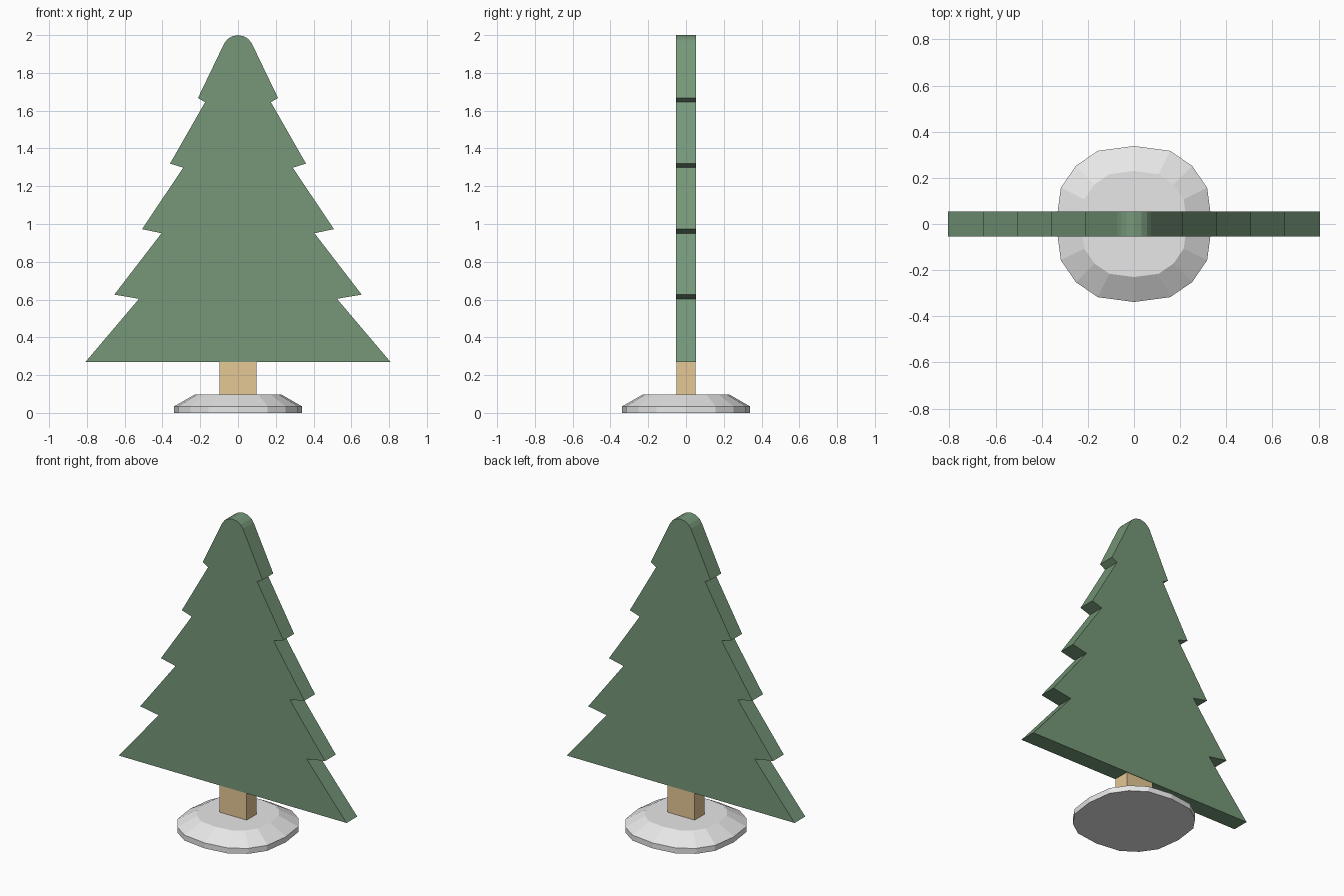
import bpy
import bmesh

cube = bpy.data.objects.get("Cube")
if cube:
    bpy.data.objects.remove(cube, do_unlink=True)


def make_material(name, rgb):
    mat = bpy.data.materials.new(name)
    mat.use_nodes = True
    colour = (*rgb, 1.0)
    mat.diffuse_color = colour
    mat.node_tree.nodes["Principled BSDF"].inputs["Base Color"].default_value = colour
    return mat


def loft(name, rings, mat):
    """Closed solid through matching rings of points."""
    bm = bmesh.new()
    loops = [[bm.verts.new(p) for p in ring] for ring in rings]
    for a, b in zip(loops, loops[1:]):
        for i in range(len(a)):
            j = (i + 1) % len(a)
            bm.faces.new((a[i], a[j], b[j], b[i]))
    bm.faces.new(loops[0][::-1])
    bm.faces.new(loops[-1])
    bmesh.ops.recalc_face_normals(bm, faces=bm.faces)
    mesh = bpy.data.meshes.new(name)
    bm.to_mesh(mesh)
    bm.free()
    mesh.materials.append(mat)
    obj = bpy.data.objects.new(name, mesh)
    bpy.context.collection.objects.link(obj)
    return obj


green = make_material("pine green", (0.18, 0.31, 0.19))
wood = make_material("light wood", (0.78, 0.58, 0.30))
white = make_material("off white", (0.8, 0.8, 0.8))

# Foliage: flat tiered silhouette, half profile mirrored across x
half = [(0.807, 0.27), (0.524, 0.604), (0.655, 0.626), (0.405, 0.951),
        (0.508, 0.973), (0.29, 1.298), (0.36, 1.32), (0.174, 1.645),
        (0.212, 1.667), (0.073, 1.956), (0.056, 1.978), (0.033, 1.993)]
outline = half + [(0, 2.0)] + [(-x, z) for x, z in reversed(half)]
loft("foliage", [[(x, y, z) for x, z in outline] for y in (-0.054, 0.054)], green)

# Trunk: short rectangular post
corners = [(-0.097, -0.051), (0.097, -0.051), (0.097, 0.051), (-0.097, 0.051)]
loft("trunk", [[(x, y, z) for x, y in corners] for z in (0.08, 0.275)], wood)

# Base: sixteen-sided disc with a wide sloped rim, one quarter turned four times
quarter = [(0.338, 0.0), (0.317, 0.157), (0.252, 0.252), (0.157, 0.317)]
disc = []
for turn in range(4):
    disc += quarter
    quarter = [(-y, x) for x, y in quarter]
levels = [(0.0, 1.0), (0.035, 1.0), (0.097, 0.68)]
loft("base", [[(x * s, y * s, z) for x, y in disc] for z, s in levels], white)
